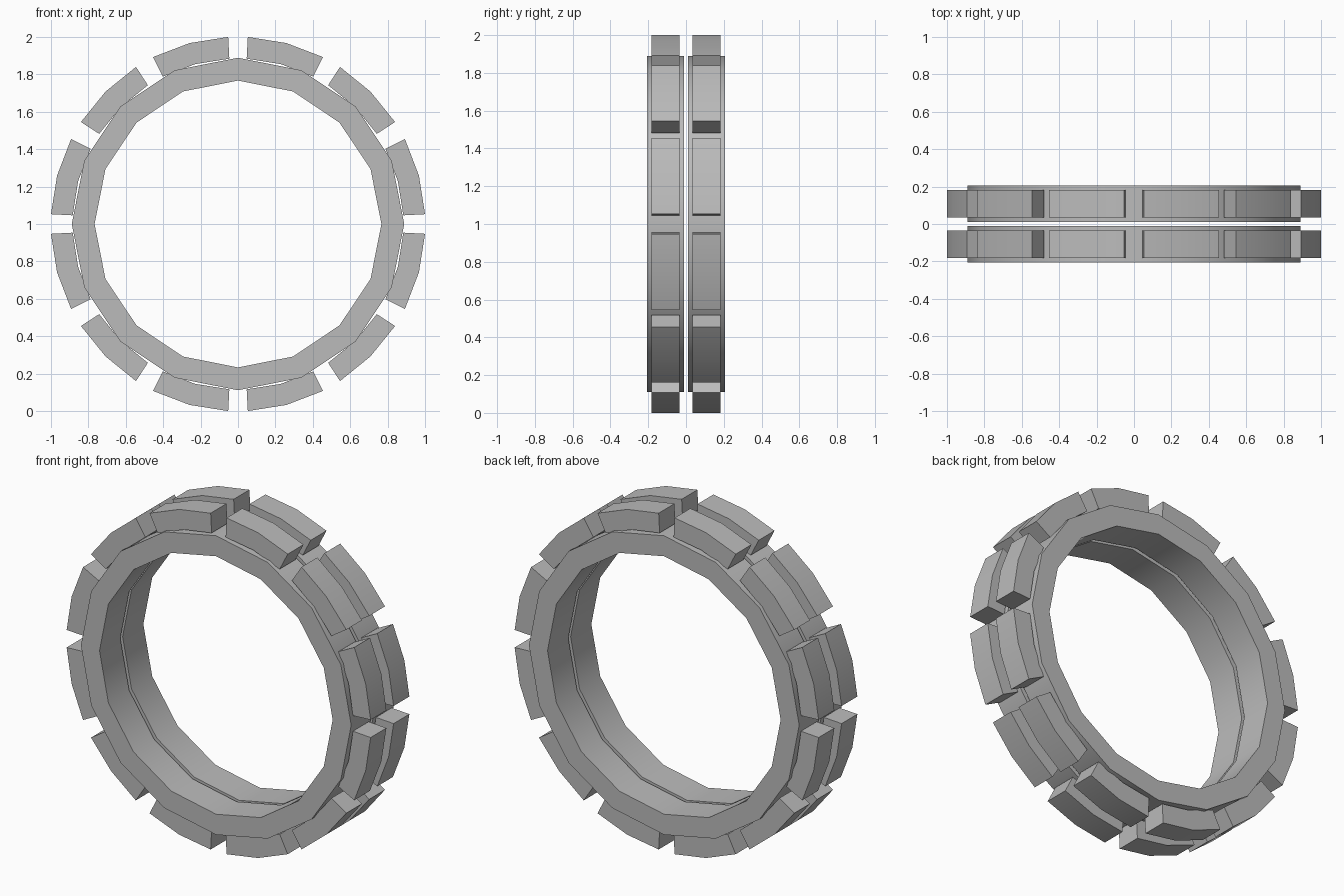
import bpy, bmesh, math

if "Cube" in bpy.data.objects:
    bpy.data.objects.remove(bpy.data.objects["Cube"])

CZ = 1.0  # height of the wheel axis

grey = bpy.data.materials.new("grey")
grey.diffuse_color = (0.5, 0.5, 0.5, 1)
grey.use_nodes = True
grey.node_tree.nodes["Principled BSDF"].inputs["Base Color"].default_value = grey.diffuse_color


def sector(name, r_in, r_out, y0, y1, angles, closed):
    """Sweep a rectangular section through the angles (measured from +z)."""
    bm = bmesh.new()
    rows = []
    for a in angles:
        s, c = math.sin(a), math.cos(a)
        rows.append([bm.verts.new((r * s, y, CZ + r * c))
                     for r, y in ((r_in, y0), (r_out, y0), (r_out, y1), (r_in, y1))])
    n = len(rows)
    for i in range(n if closed else n - 1):
        a, b = rows[i], rows[(i + 1) % n]
        for k in range(4):
            m = (k + 1) % 4
            bm.faces.new((a[k], a[m], b[m], b[k]))
    if not closed:
        bm.faces.new(rows[0])
        bm.faces.new(rows[-1])
    bmesh.ops.recalc_face_normals(bm, faces=bm.faces)
    mesh = bpy.data.meshes.new(name)
    bm.to_mesh(mesh)
    bm.free()
    mesh.materials.append(grey)
    ob = bpy.data.objects.new(name, mesh)
    bpy.context.collection.objects.link(ob)
    bpy.context.view_layer.objects.active = ob
    ob.select_set(True)
    bpy.ops.object.shade_smooth_by_angle(angle=math.radians(30))
    ob.select_set(False)


for side, label in ((-1, "front"), (1, "back")):
    # 16-sided band
    y0, y1 = sorted((side * 0.011, side * 0.206))
    sector(label + "_band", 0.767, 0.889, y0, y1,
           [math.tau * i / 16 for i in range(16)], True)
    # twelve raised tread blocks around the band
    y0, y1 = sorted((side * 0.034, side * 0.182))
    for i in range(12):
        mid = math.radians(15 + 30 * i)
        sector(f"{label}_tread_block_{i + 1}", 0.885, 1.0014, y0, y1,
               [mid + math.radians(d) for d in (-12, 0, 12)], False)
